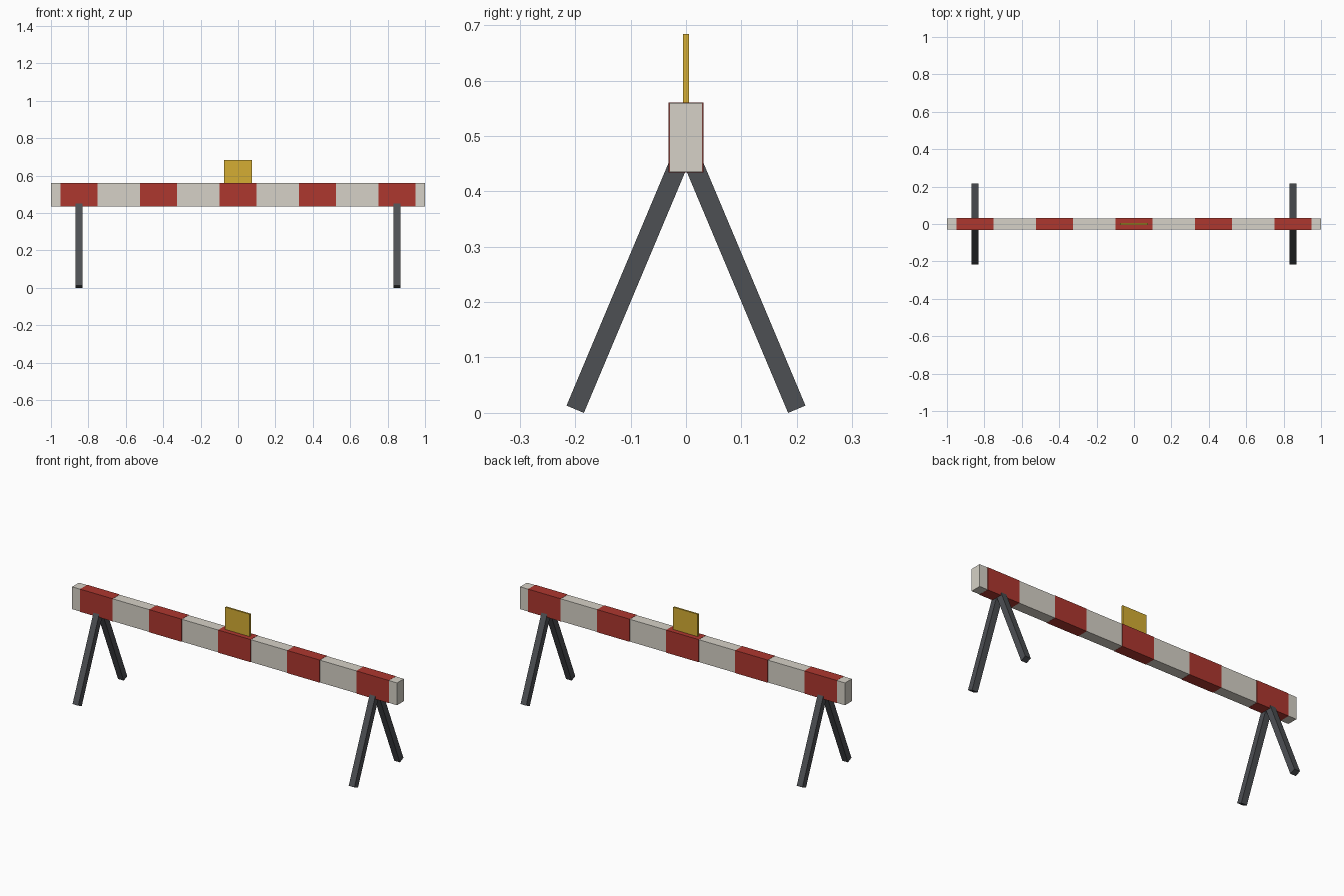
import bpy, math
from mathutils import Matrix, Vector

if "Cube" in bpy.data.objects:
    bpy.data.objects.remove(bpy.data.objects["Cube"])


def material(name, rgb):
    m = bpy.data.materials.new(name)
    m.diffuse_color = (*rgb, 1)
    m.use_nodes = True
    m.node_tree.nodes["Principled BSDF"].inputs["Base Color"].default_value = m.diffuse_color
    return m


white = material("off_white", (0.67, 0.64, 0.57))
red = material("barrier_red", (0.42, 0.038, 0.028))
yellow = material("amber_yellow", (0.66, 0.42, 0.033))
grey = material("dark_steel", (0.075, 0.08, 0.088))


def box(name, center, size, mat, tilt=0.0):
    """Box with its size baked into the mesh, tilted about the x axis."""
    bpy.ops.mesh.primitive_cube_add(size=1)
    ob = bpy.context.object
    ob.name = name
    ob.data.transform(Matrix.Translation(Vector(center))
                      @ Matrix.Rotation(tilt, 4, 'X')
                      @ Matrix.Diagonal((*size, 1)))
    ob.data.materials.append(mat)
    return ob


# Horizontal beam
BOTTOM, TOP = 0.435, 0.559
MID = (BOTTOM + TOP) / 2
box("beam", (0, 0, MID), (2.0, 0.06, TOP - BOTTOM), white)

# Red bands wrapped thinly around the beam
for i in range(-2, 3):
    box(f"red_band_{i + 3}", (i * 0.425, 0, MID),
        (0.2, 0.063, TOP - BOTTOM + 0.002), red)

# Reflector plate standing on the beam
box("reflector_plate", (0, 0, 0.619), (0.15, 0.01, 0.13), yellow)

# Splayed legs, two at each end, running up into the beam
ANGLE, WIDTH = math.radians(22.8), 0.034
foot_y, foot_z = 0.2, WIDTH / 2 * math.sin(ANGLE)
length = 0.49
for end, x in (("left", -0.85), ("right", 0.85)):
    for side, s in (("front", -1), ("back", 1)):
        y = s * (foot_y - math.sin(ANGLE) * length / 2)
        z = foot_z + math.cos(ANGLE) * length / 2
        box(f"{side}_{end}_leg", (x, y, z), (0.035, WIDTH, length), grey, s * ANGLE)
